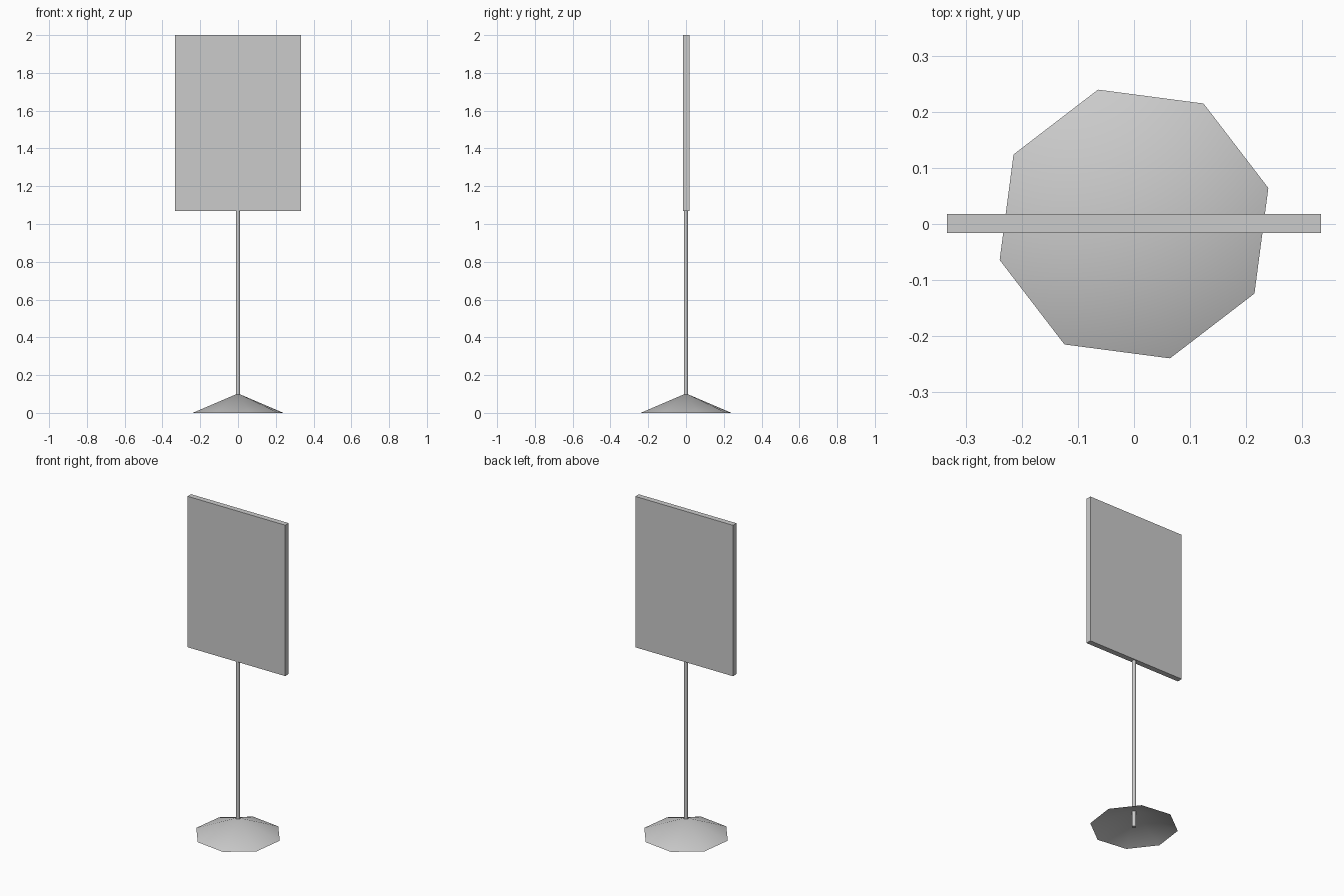
import bpy
import math

cube = bpy.data.objects.get("Cube")
if cube:
    bpy.data.objects.remove(cube, do_unlink=True)

# One plain grey for the whole sign
grey = bpy.data.materials.new("light_grey")
grey.use_nodes = True
colour = (0.6, 0.6, 0.6, 1)
grey.diffuse_color = colour
grey.node_tree.nodes["Principled BSDF"].inputs["Base Color"].default_value = colour


def finish(name, smooth=False):
    obj = bpy.context.object
    obj.name = obj.data.name = name
    obj.data.materials.append(grey)
    bpy.ops.object.transform_apply(location=False, rotation=True, scale=True)
    if smooth:
        bpy.ops.object.shade_smooth_by_angle(angle=math.radians(60))
    return obj


# Hollow eight-sided foot, open underneath
FOOT_HEIGHT = 0.103
bpy.ops.mesh.primitive_cone_add(vertices=8, radius1=0.248, radius2=0, depth=FOOT_HEIGHT,
                                end_fill_type='NOTHING', location=(0, 0, FOOT_HEIGHT / 2),
                                rotation=(0, 0, math.radians(15)))
finish("base_foot", smooth=True)

# Thin pole from the floor up into the board
POLE_TOP = 1.09
bpy.ops.mesh.primitive_cylinder_add(vertices=8, radius=0.012, depth=POLE_TOP,
                                    location=(0, 0, POLE_TOP / 2),
                                    rotation=(0, 0, math.radians(15)))
finish("pole", smooth=True)

# Flat sign board
BOTTOM, TOP = 1.07, 2.0
bpy.ops.mesh.primitive_cube_add(size=1, location=(0, 0.001, (BOTTOM + TOP) / 2))
bpy.context.object.scale = (0.666, 0.034, TOP - BOTTOM)
finish("sign_board")
